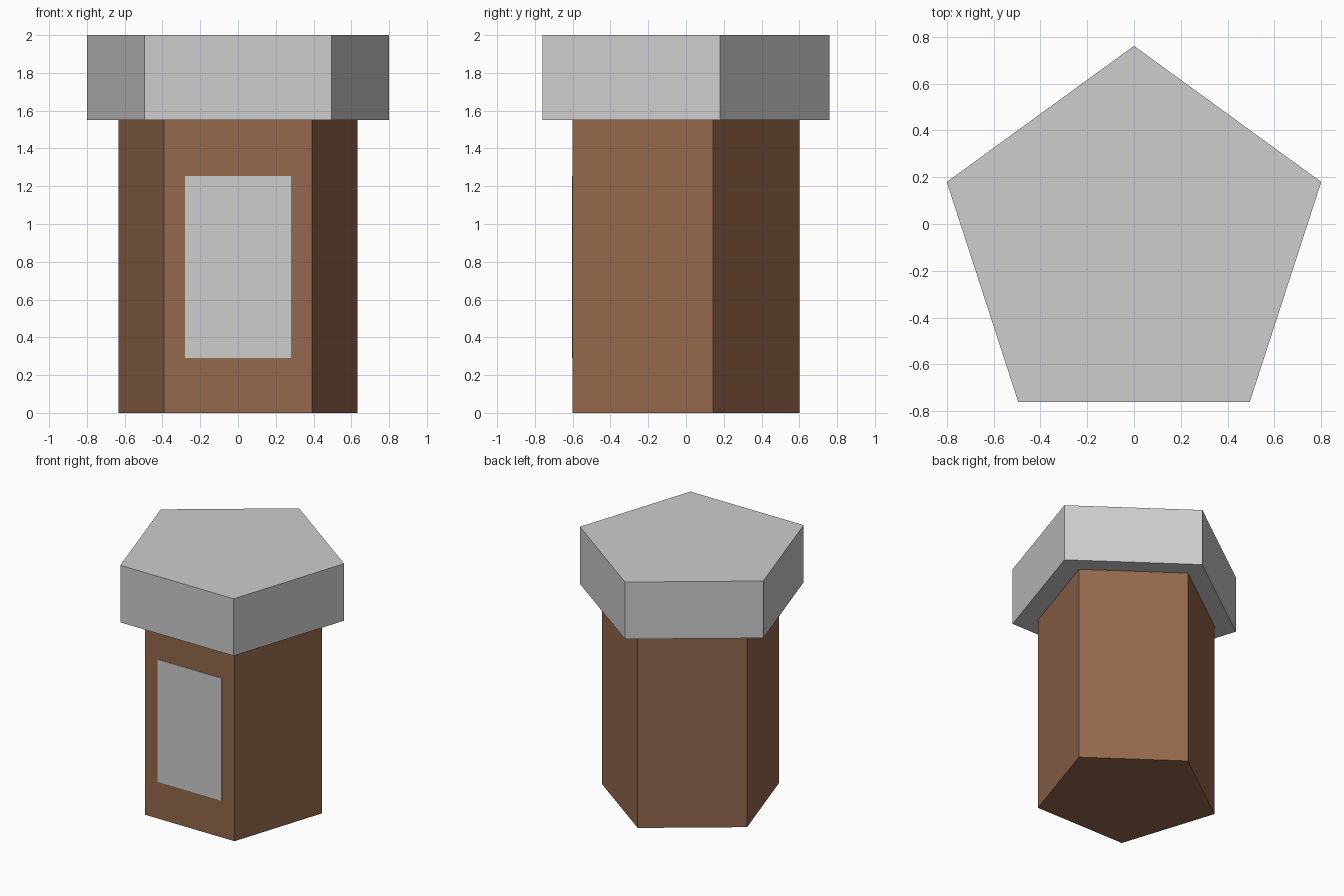
import bpy
import bmesh
from math import cos, sin, pi

cube = bpy.data.objects.get("Cube")
if cube:
    bpy.data.objects.remove(cube, do_unlink=True)


def make_material(name, rgb):
    mat = bpy.data.materials.new(name)
    mat.use_nodes = True
    color = (*rgb, 1.0)
    mat.diffuse_color = color
    mat.node_tree.nodes["Principled BSDF"].inputs["Base Color"].default_value = color
    return mat


def extrude_outline(name, outline, offset, mat):
    """Extrude a closed flat outline along an offset into a solid."""
    bm = bmesh.new()
    base = bm.faces.new([bm.verts.new(p) for p in outline])
    top = bmesh.ops.extrude_face_region(bm, geom=[base], use_keep_orig=True)["geom"]
    moved = [v for v in top if isinstance(v, bmesh.types.BMVert)]
    bmesh.ops.translate(bm, vec=offset, verts=moved)
    bmesh.ops.recalc_face_normals(bm, faces=bm.faces)
    mesh = bpy.data.meshes.new(name)
    bm.to_mesh(mesh)
    bm.free()
    mesh.materials.append(mat)
    obj = bpy.data.objects.new(name, mesh)
    bpy.context.scene.collection.objects.link(obj)
    return obj


def pentagon(radius, z):
    """Regular pentagon pointing to the back, its depth centred on y = 0."""
    shift = radius * (1 - cos(pi / 5)) / 2
    angles = [pi / 2 + i * 2 * pi / 5 for i in range(5)]
    return [(radius * cos(a), radius * sin(a) - shift, z) for a in angles]


grey = make_material("light grey", (0.61, 0.61, 0.61))
brown = make_material("brown", (0.296, 0.138, 0.072))

# Column and its wider cap
body_radius, cap_radius = 0.665, 0.841
body_top, height = 1.55, 2.0
extrude_outline("body", pentagon(body_radius, 0), (0, 0, body_top), brown)
extrude_outline("cap", pentagon(cap_radius, body_top), (0, 0, height - body_top), grey)

# Thin panel on the flat front face
front_y = min(p[1] for p in pentagon(body_radius, 0))
half, low, high = 0.28, 0.29, 1.255
panel = [(-half, front_y, low), (half, front_y, low),
         (half, front_y, high), (-half, front_y, high)]
extrude_outline("front_panel", panel, (0, -0.003, 0), grey)
